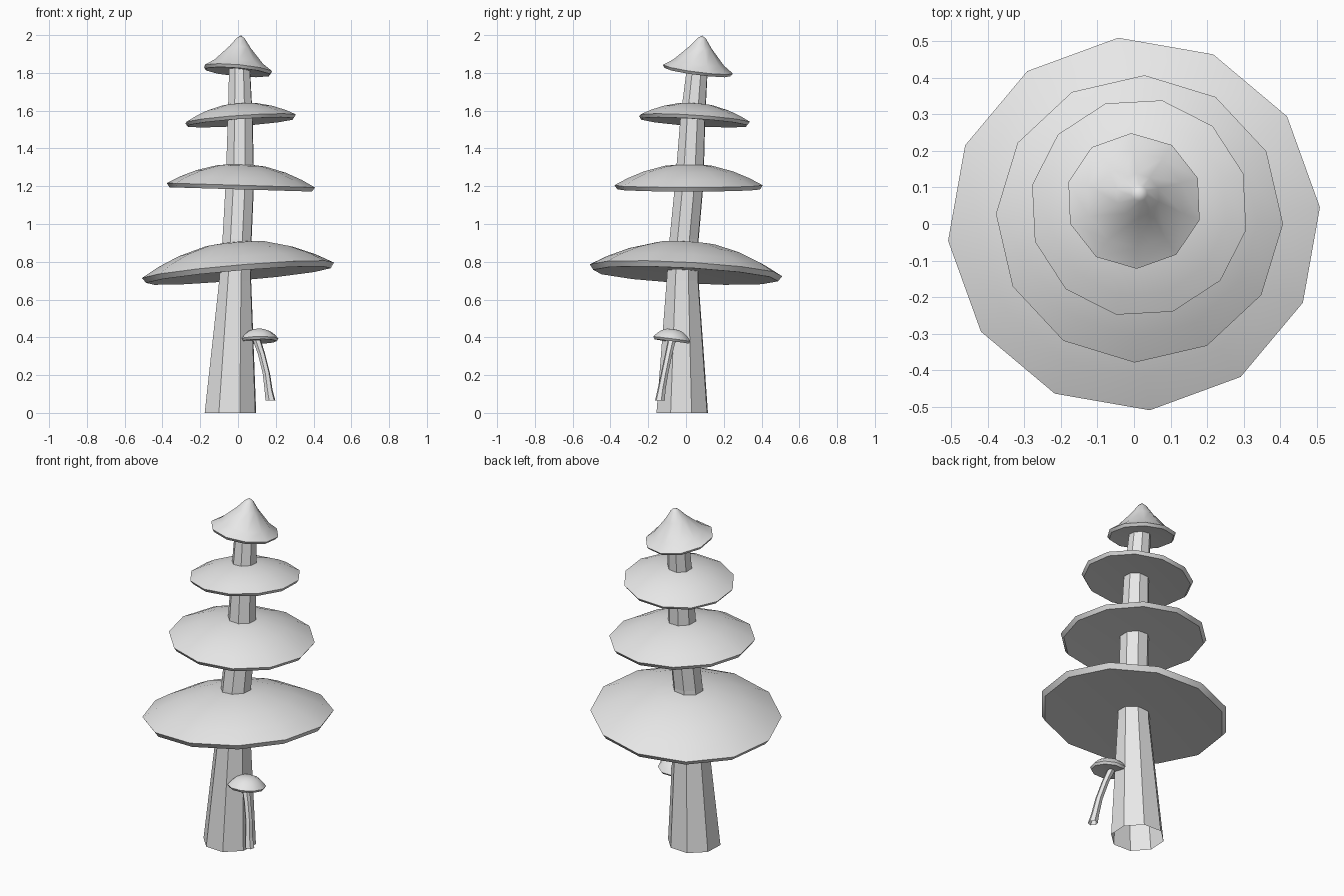
import bpy, bmesh, math
from mathutils import Vector

cube = bpy.data.objects.get("Cube")
if cube:
    bpy.data.objects.remove(cube, do_unlink=True)

# One pale grey for everything
grey = bpy.data.materials.new("pale_grey")
grey.use_nodes = True
colour = (0.8, 0.8, 0.8, 1)
grey.diffuse_color = colour
grey.node_tree.nodes["Principled BSDF"].inputs["Base Color"].default_value = colour


def ring(bm, centre, radius, sides, phase, turn=None):
    """Add a regular ring of vertices, optionally tilted by a rotation."""
    verts = []
    for i in range(sides):
        a = math.radians(phase) + math.tau * i / sides
        p = Vector((radius * math.cos(a), radius * math.sin(a), 0))
        if turn:
            p.rotate(turn)
        verts.append(bm.verts.new(Vector(centre) + p))
    return verts


def bridge(bm, low, high):
    n = len(low)
    for i in range(n):
        j = (i + 1) % n
        bm.faces.new((low[i], low[j], high[j], high[i]))


def fan(bm, loop, tip):
    v = bm.verts.new(tip)
    for i in range(len(loop)):
        bm.faces.new((loop[i], loop[(i + 1) % len(loop)], v))


def finish(bm, name, smooth_angle=None):
    bmesh.ops.recalc_face_normals(bm, faces=bm.faces)
    mesh = bpy.data.meshes.new(name)
    bm.to_mesh(mesh)
    bm.free()
    mesh.materials.append(grey)
    obj = bpy.data.objects.new(name, mesh)
    bpy.context.collection.objects.link(obj)
    if smooth_angle:
        bpy.ops.object.select_all(action='DESELECT')
        obj.select_set(True)
        bpy.context.view_layer.objects.active = obj
        bpy.ops.object.shade_smooth_by_angle(angle=math.radians(smooth_angle))
    return obj


def cap(name, centre, slope, sides, phase, profile, lip):
    """Tilted cap: profile runs rim to tip as (radius, height)."""
    up = Vector((-slope[0], -slope[1], 1)).normalized()
    turn = Vector((0, 0, 1)).rotation_difference(up)
    centre = Vector(centre)
    rim = profile[0][0]
    bm = bmesh.new()
    under = ring(bm, centre - up * lip, rim - lip * 0.7, sides, phase, turn)
    fan(bm, under[::-1], centre)
    last = under
    for r, h in profile[:-1]:
        loop = ring(bm, centre + up * h, r, sides, phase, turn)
        bridge(bm, last, loop)
        last = loop
    fan(bm, last, centre + up * profile[-1][1])
    return finish(bm, name, 40)


def dome(radius, height, power=2.0):
    steps = (1, 0.82, 0.6, 0.32, 0)
    return [(radius * s, height * (1 - s ** power)) for s in steps]


def tube(name, rings, sides, phase):
    """Open tapering tube through (x, y, z, radius) rings."""
    bm = bmesh.new()
    last = None
    for x, y, z, r in rings:
        loop = ring(bm, (x, y, z), r, sides, phase)
        if last:
            bridge(bm, last, loop)
        last = loop
    return finish(bm, name)


# Leaning trunk
tube("trunk", [(-0.04, -0.02, 0, 0.145), (-0.015, -0.018, 0.7, 0.09),
               (-0.005, -0.01, 0.92, 0.082), (0.01, 0.018, 1.22, 0.08),
               (0.012, 0.036, 1.56, 0.07), (0.008, 0.062, 1.85, 0.058)], 8, 20)

# Tiered caps, bottom to top
cap("lowest_cap", (0, 0, 0.755), (0.085, -0.055), 12, 5, dome(0.512, 0.155), 0.028)
cap("middle_cap", (0.015, 0.014, 1.205), (-0.03, 0), 12, -2, dome(0.393, 0.115), 0.022)
cap("upper_cap", (0.014, 0.045, 1.556), (0.07, -0.065), 12, 18, dome(0.3, 0.085), 0.018)
cap("pointed_cap", (0, 0.063, 1.82), (-0.09, -0.13), 10, 20,
    [(0.187, 0), (0.135, 0.035), (0.06, 0.115), (0.022, 0.165), (0, 0.18)], 0.016)

# Small side mushroom
tube("small_stem", [(0.172, -0.138, 0.065, 0.027), (0.162, -0.13, 0.12, 0.022),
                    (0.15, -0.113, 0.21, 0.02), (0.125, -0.092, 0.31, 0.02),
                    (0.1, -0.075, 0.385, 0.022)], 6, 15)
cap("small_cap", (0.11, -0.075, 0.391), (0.02, -0.13), 10, 0, dome(0.104, 0.054, 2.6), 0.013)
